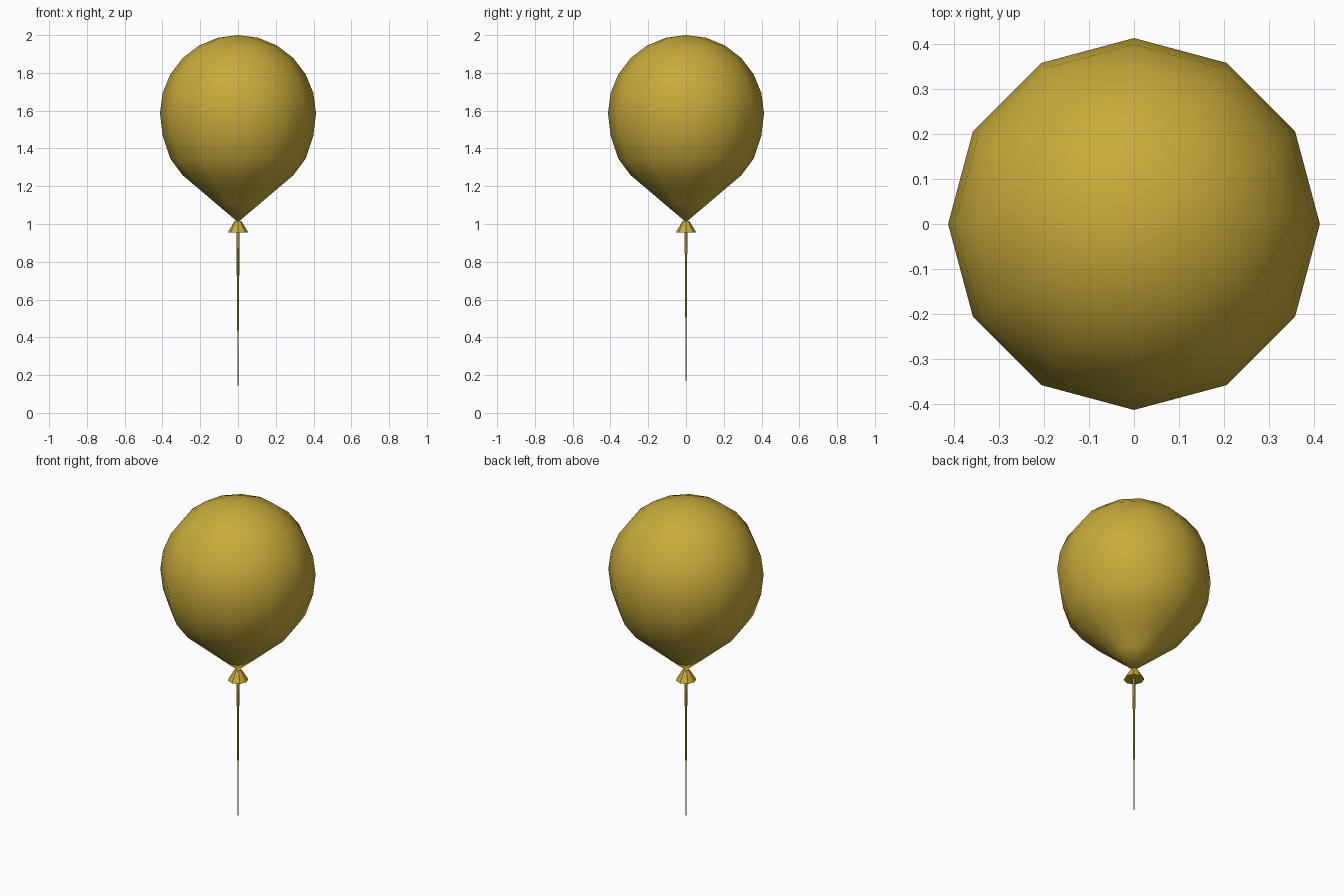
import bpy, bmesh, math

cube = bpy.data.objects.get("Cube")
if cube:
    bpy.data.objects.remove(cube)

gold = bpy.data.materials.new("golden yellow")
colour = (0.58, 0.41, 0.043, 1)
gold.diffuse_color = colour
gold.use_nodes = True
gold.node_tree.nodes["Principled BSDF"].inputs["Base Color"].default_value = colour


def lathe(name, profile, sides, smooth):
    """Turn a (radius, height) profile around z; ends with radius 0 become poles."""
    bm = bmesh.new()
    rings = []
    for r, z in profile:
        count = sides if r > 0 else 1
        angles = [2 * math.pi * i / sides for i in range(count)]
        rings.append([bm.verts.new((r * math.cos(a), r * math.sin(a), z)) for a in angles])
    for low, high in zip(rings, rings[1:]):
        for i in range(sides):
            j = (i + 1) % sides
            corners = [low[i % len(low)], low[j % len(low)],
                       high[j % len(high)], high[i % len(high)]]
            bm.faces.new(list(dict.fromkeys(corners)))
    # Close flat ends
    for ring in (rings[0], rings[-1]):
        if len(ring) > 1:
            bm.faces.new(ring)
    bmesh.ops.recalc_face_normals(bm, faces=bm.faces)
    for face in bm.faces:
        face.smooth = smooth
    mesh = bpy.data.meshes.new(name)
    bm.to_mesh(mesh)
    bm.free()
    mesh.materials.append(gold)
    obj = bpy.data.objects.new(name, mesh)
    bpy.context.collection.objects.link(obj)
    return obj


# Balloon: round upper half, drawn out to a point below
radius, middle = 0.413, 1.587
lower_heights = [1.01, 1.1, 1.185, 1.257, 1.345, 1.468]
profile = []
for step in range(-6, 7):
    a = math.radians(15 * step)
    r = 0 if abs(step) == 6 else radius * math.cos(a)
    z = lower_heights[step + 6] if step < 0 else middle + radius * math.sin(a)
    profile.append((r, z))
lathe("balloon", profile, 12, True)

# Flared knot under the balloon
lathe("knot", [(0.055, 0.955), (0.018, 1.015)], 8, False)

# String, tapering to a point
lathe("string", [(0, 0), (0.009, 0.99)], 6, False)
